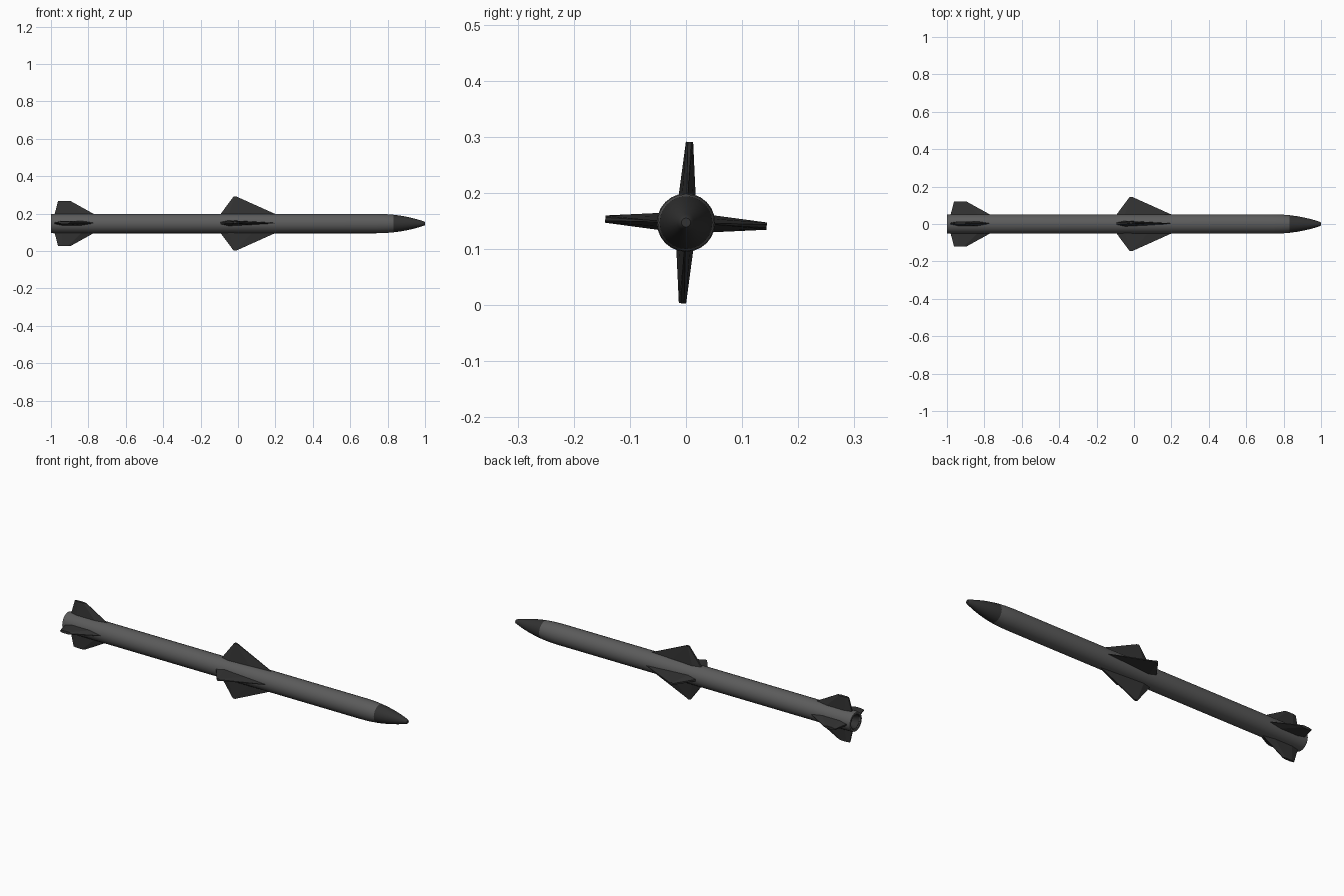
import bpy, bmesh, math
from mathutils import Matrix, Vector

if "Cube" in bpy.data.objects:
    bpy.data.objects.remove(bpy.data.objects["Cube"])

CZ = 0.147      # height of the long axis
TWIST = math.radians(2.5)
SIDES = 24

def material(name, v):
    m = bpy.data.materials.new(name)
    m.diffuse_color = (v, v, v, 1)
    m.use_nodes = True
    m.node_tree.nodes["Principled BSDF"].inputs["Base Color"].default_value = m.diffuse_color
    return m

GREY = material("body grey", 0.105)
DARK = material("dark grey", 0.032)
BLACK = material("nozzle black", 0.008)

def finish(name, bm, mat, smooth=None):
    bmesh.ops.recalc_face_normals(bm, faces=bm.faces)
    me = bpy.data.meshes.new(name)
    bm.to_mesh(me)
    bm.free()
    me.materials.append(mat)
    ob = bpy.data.objects.new(name, me)
    bpy.context.collection.objects.link(ob)
    if smooth:
        bpy.ops.object.select_all(action='DESELECT')
        ob.select_set(True)
        bpy.context.view_layer.objects.active = ob
        bpy.ops.object.shade_smooth_by_angle(angle=math.radians(smooth))
    return ob

def lathe(name, profile, mat):
    """Turn an (x, radius) profile about the long axis and close both ends."""
    bm = bmesh.new()
    rings = []
    for x, r in profile:
        rings.append([bm.verts.new((x, r * math.sin(2 * math.pi * i / SIDES),
                                    CZ + r * math.cos(2 * math.pi * i / SIDES)))
                      for i in range(SIDES)])
    for a, b in zip(rings, rings[1:]):
        for i in range(SIDES):
            j = (i + 1) % SIDES
            bm.faces.new((a[i], a[j], b[j], b[i]))
    bm.faces.new(rings[0])
    bm.faces.new(rings[-1])
    return finish(name, bm, mat, 35)

def fin(name, root, tip, r0, r1, angle):
    """Tapered fin: root and tip are (x, half thickness) sections, front to back."""
    bm = bmesh.new()
    def section(pts, r):
        loop = [(x, t) for x, t in pts] + [(x, -t) for x, t in reversed(pts)]
        return [bm.verts.new((x, t, r)) for x, t in loop]
    a, b = section(root, r0), section(tip, r1)
    n = len(a)
    for i in range(n):
        j = (i + 1) % n
        bm.faces.new((a[i], a[j], b[j], b[i]))
    bm.faces.new(a)
    bm.faces.new(b)
    bm.transform(Matrix.Translation(Vector((0, 0, CZ))) @ Matrix.Rotation(-angle - TWIST, 4, 'X'))
    return finish(name, bm, DARK)

# body tube with recessed tail end
lathe("body", [(-0.955, 0.034), (-1.0, 0.040), (-1.0, 0.050), (-0.985, 0.052),
               (0.74, 0.052), (0.79, 0.0505), (0.832, 0.047)], GREY)

# nose cone
lathe("nose_cone", [(0.832, 0.047), (0.87, 0.042), (0.91, 0.0345), (0.95, 0.025),
                    (0.985, 0.0145), (0.997, 0.0105), (1.0, 0.008)], DARK)

# exhaust nozzle inside the tail
lathe("nozzle", [(-0.945, 0.020), (-0.957, 0.022), (-0.995, 0.037), (-0.995, 0.0395),
                 (-0.95, 0.0345)], DARK)
lathe("nozzle_core", [(-0.962, 0.0235), (-0.956, 0.0235)], BLACK)

# four wings and four tail fins
for k, side in enumerate(("top", "right", "bottom", "left")):
    ang = k * math.pi / 2
    fin("wing_" + side,
        [(0.215, 0.001), (0.08, 0.009), (-0.05, 0.0155), (-0.098, 0.005)],
        [(-0.008, 0.003), (-0.013, 0.006), (-0.019, 0.0065), (-0.024, 0.004)],
        0.044, 0.144, ang)
    fin("tail_fin_" + side,
        [(-0.758, 0.001), (-0.83, 0.0125), (-0.94, 0.0125), (-0.982, 0.004)],
        [(-0.897, 0.002), (-0.91, 0.0065), (-0.945, 0.0065), (-0.962, 0.003)],
        0.044, 0.121, ang)
